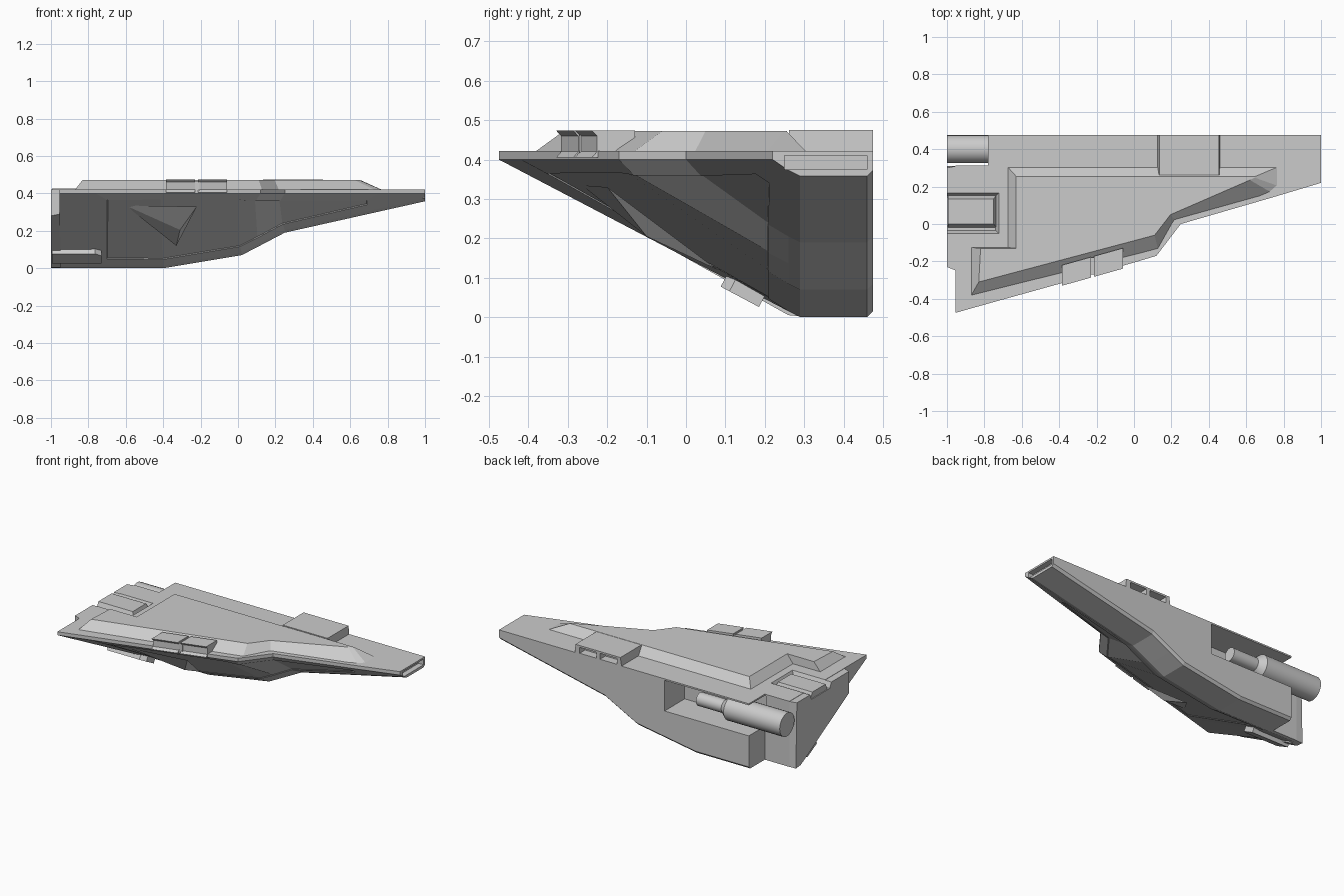
import bpy, bmesh, math
from mathutils import Matrix

if "Cube" in bpy.data.objects:
    bpy.data.objects.remove(bpy.data.objects["Cube"])


def make(name, bm):
    bmesh.ops.recalc_face_normals(bm, faces=bm.faces)
    me = bpy.data.meshes.new(name)
    bm.to_mesh(me)
    bm.free()
    ob = bpy.data.objects.new(name, me)
    bpy.context.collection.objects.link(ob)
    return ob


def loft(name, rings):
    """Closed solid through matching rings of 3D points."""
    bm = bmesh.new()
    rs = [[bm.verts.new(p) for p in r] for r in rings]
    n = len(rs[0])
    for a, b in zip(rs, rs[1:]):
        for i in range(n):
            j = (i + 1) % n
            bm.faces.new((a[i], a[j], b[j], b[i]))
    bm.faces.new(rs[0])
    bm.faces.new(rs[-1])
    return make(name, bm)


def prism(name, outline, z0, z1, top=None):
    return loft(name, [[(x, y, z0) for x, y in outline],
                       [(x, y, z1) for x, y in (top or outline)]])


def box(name, x0, x1, y0, y1, z0, z1):
    return prism(name, [(x0, y0), (x1, y0), (x1, y1), (x0, y1)], z0, z1)


def cut(ob, *cutters):
    for c in cutters:
        m = ob.modifiers.new("cut", 'BOOLEAN')
        m.operation, m.solver, m.object = 'DIFFERENCE', 'EXACT', c
        c.hide_render = True
        c.hide_viewport = True
        c.display_type = 'WIRE'


# Main hull: sections along x (x, front edge y, keel z)
stations = [(-.955, -.475, 0), (-.76, -.42, 0), (-.4, -.32, 0), (.02, -.2, .07),
            (.12, -.17, .122), (.25, 0, .19), (.75, .145, .302), (1, .22, .358)]


def section(x, yf, zb):
    zk = min(zb + .015, .375)
    return [(x, yf, .422), (x, yf, .4), (x, .26, zk), (x, .29, zb),
            (x, .46, zb), (x, .475, zk), (x, .475, .422)]


hull = loft("hull", [section(*s) for s in stations])
# Shallow recessed panel on the sloping flank
bm = bmesh.new()
bm.from_mesh(hull.data)
bm.faces.ensure_lookup_table()
flank = [bm.faces[i * 7 + 1] for i in range(1, 6)]
bmesh.ops.inset_region(bm, faces=flank, thickness=.06, depth=0, use_even_offset=True)
bmesh.ops.inset_region(bm, faces=flank, thickness=.004, depth=-.004, use_even_offset=True)
bm.to_mesh(hull.data)
bm.free()

# Stern step behind the hull
stern = loft("stern_block", [[(x, -.25 + d, .42), (x, -.25 + d, .29 - d * .5), (x, .26, .005),
                              (x, .31, 0), (x, .31 - d / 2, .42)]
                             for x, d in ((-1, .02), (-.95, 0))])

# Engine bay, stern notch, deck trough and nose slot
bay = box("bay_cutter", -.79, -.18, .27, .6, .215, .412)
notch = box("notch_cutter", -1.1, -.78, .312, .6, -.1, .6)
trough = prism("trough_cutter", [(-1.1, -.035), (-.74, -.035), (-.74, .15), (-1.1, .15)], .385, .45,
               [(-1.1, -.065), (-.71, -.065), (-.71, .18), (-1.1, .18)])
slot = box("nose_slot_cutter", .965, 1.1, .25, .46, .375, .411)
cut(hull, bay, notch, trough, slot)
cut(stern, trough)
prism("deck_hatch", [(-.995, -.02), (-.735, -.02), (-.735, .155), (-.995, .155)], .38, .425,
      [(-.995, .0), (-.75, .0), (-.75, .135), (-.995, .135)])

# Raised upper deck with bevelled rim
prism("upper_deck",
      [(-.68, .31), (.78, .31), (.78, .2), (.74, .165), (.22, .02), (.13, -.14),
       (-.875, -.39), (-.875, -.125), (-.68, -.125)], .415, .473,
      [(-.63, .255), (.65, .255), (.645, .248), (.62, .235), (.195, .05), (.11, -.06),
       (-.83, -.31), (-.82, -.13), (-.63, -.13)])

# Rear turret housing with two windows
turret = prism("turret_housing", [(.125, .26), (.46, .26), (.46, .475), (.125, .475)], .41, .475,
               [(.135, .262), (.455, .262), (.455, .475), (.135, .475)])
cut(turret, *[box("window_cutter", a, a + .12, .42, .6, .425, .463) for a in (.16, .305)])

# Twin gun pods along the front edge, with hollowed fronts
for i, (x0, x1) in enumerate(((-.385, -.23), (-.215, -.06))):
    rings = []
    for x in (x0, x1):
        y = -.33 + .28 * (x + .385)
        rings.append([(x, y, .405), (x, y + .013, .42), (x, y + .013, .46), (x, y, .474),
                      (x, y + .11, .474), (x, y + .11, .405)])
    loft(f"gun_pod_{i + 1}", rings)
box("gun_pod_bridge", -.24, -.205, -.27, -.18, .405, .465)


# Engine: round turned profile along x
def ring(x, r, n=24):
    return [(x, .4 + r * math.cos(2 * math.pi * i / n), .318 + r * math.sin(2 * math.pi * i / n))
            for i in range(n)]


engine = loft("engine", [ring(-1, .075), ring(-.6, .075), ring(-.56, .042), ring(-.38, .042)])
bpy.context.view_layer.objects.active = engine
engine.select_set(True)
bpy.ops.object.shade_smooth_by_angle(angle=math.radians(25))

# Triangular fin scoop on the flank
bm = bmesh.new()
v = [bm.verts.new(p) for p in ((-.6, -.265, .335), (-.22, -.2, .33), (-.33, .08, .12),
                               (-.31, -.1, .205))]
for f in ((0, 1, 2), (0, 1, 3), (1, 2, 3), (2, 0, 3)):
    bm.faces.new([v[i] for i in f])
make("flank_scoop", bm)

# Lower thruster pod lying on the slope at the stern
pod = prism("lower_pod", [(-.13, -.055), (.1, -.055), (.135, -.03), (.135, .055), (-.13, .055)],
            -.022, .03)
pod.matrix_world = Matrix.Translation((-.865, .147, .071)) @ Matrix.Rotation(math.radians(-28), 4, 'X')
pod_slot = box("pod_slot_cutter", -.98, -.78, .04, .112, .044, .06)
cut(pod, pod_slot)
